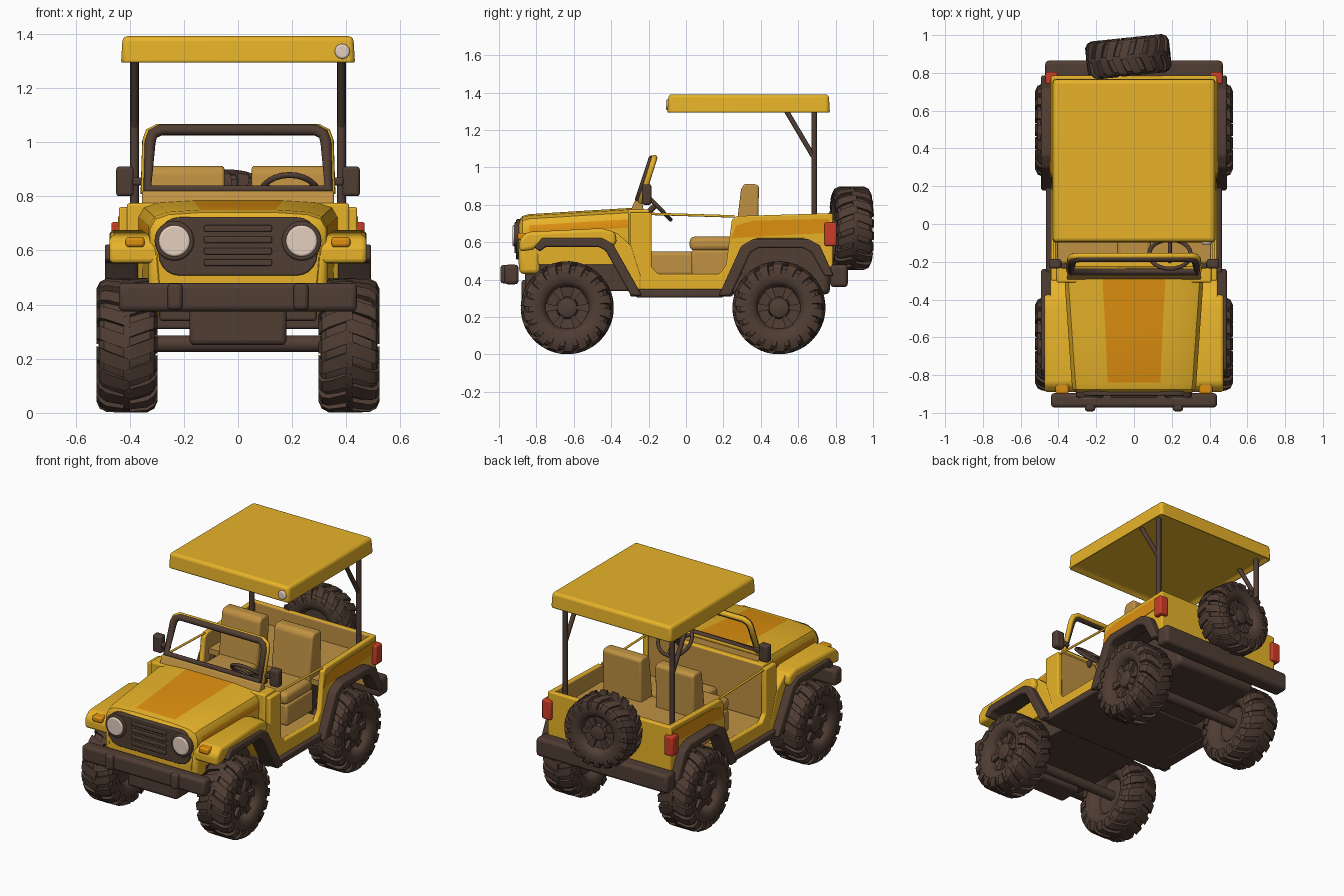
import bpy, bmesh, math
from mathutils import Vector

if "Cube" in bpy.data.objects:
    bpy.data.objects.remove(bpy.data.objects["Cube"])


def material(name, rgb):
    m = bpy.data.materials.new(name)
    m.diffuse_color = (*rgb, 1)
    m.use_nodes = True
    m.node_tree.nodes["Principled BSDF"].inputs["Base Color"].default_value = m.diffuse_color
    return m


YELLOW = material("yellow_paint", (0.80, 0.45, 0.022))
ORANGE = material("orange_paint", (0.74, 0.28, 0.005))
BROWN = material("dark_brown", (0.080, 0.047, 0.034))
TAN = material("tan_interior", (0.52, 0.285, 0.055))
RED = material("red_lens", (0.60, 0.045, 0.02))
WHITE = material("pale_lens", (0.78, 0.62, 0.52))


def finish(name, bm, mats, bevel=0, mirror=False, rule=None):
    """Turn a bmesh into an object; rule(face) gives the material index."""
    bmesh.ops.recalc_face_normals(bm, faces=bm.faces[:])
    bm.normal_update()
    for f in bm.faces:
        f.material_index = rule(f) if rule else 0
    me = bpy.data.meshes.new(name)
    bm.to_mesh(me)
    bm.free()
    for m in mats:
        me.materials.append(m)
    ob = bpy.data.objects.new(name, me)
    bpy.context.collection.objects.link(ob)
    if bevel:
        b = ob.modifiers.new("bevel", 'BEVEL')
        b.width, b.segments, b.limit_method = bevel, 3, 'ANGLE'
    if mirror:
        ob.modifiers.new("mirror", 'MIRROR')
    return ob


def prism(name, pts, x0, x1, mats, bevel=0.0, mirror=False, rule=None):
    """Side outline of (y, z) points extruded along x."""
    bm = bmesh.new()
    a, b = [[bm.verts.new((x, y, z)) for y, z in pts] for x in (x0, x1)]
    bm.faces.new(a)
    bm.faces.new(b)
    for i in range(len(pts)):
        j = (i + 1) % len(pts)
        bm.faces.new((a[i], a[j], b[j], b[i]))
    return finish(name, bm, mats, bevel, mirror, rule)


def box(name, x, y, z, mats, bevel=0.01, mirror=False, rule=None):
    pts = [(y[0], z[0]), (y[1], z[0]), (y[1], z[1]), (y[0], z[1])]
    return prism(name, pts, x[0], x[1], mats, bevel, mirror, rule)


def tube(name, pts, r, mat, cyclic=False):
    cu = bpy.data.curves.new(name, 'CURVE')
    cu.dimensions, cu.bevel_depth, cu.bevel_resolution = '3D', r, 3
    cu.use_fill_caps = True
    s = cu.splines.new('POLY')
    s.points.add(len(pts) - 1)
    for p, co in zip(s.points, pts):
        p.co = (*co, 1)
    s.use_cyclic_u, s.use_smooth = cyclic, True
    cu.materials.append(mat)
    ob = bpy.data.objects.new(name, cu)
    bpy.context.collection.objects.link(ob)
    return ob


def disc(name, loc, r, depth, mat, bevel=0.008, mirror=False):
    """Round lens facing forward."""
    bm = bmesh.new()
    bmesh.ops.create_cone(bm, cap_ends=True, segments=24, radius1=r, radius2=r, depth=depth)
    for v in bm.verts:
        x, y, z = v.co
        v.co = Vector((x, z, y)) + Vector(loc)
    return finish(name, bm, [mat], bevel, mirror)


# ---- wheels: lathed tyre and rim, chunky chevron tread, spokes ----
def wheel_mesh():
    bm = bmesh.new()
    prof = [(0.085, 0), (0.085, 0.035), (0.078, 0.052), (0.05, 0.06), (0.055, 0.112),
            (0.085, 0.122), (0.1, 0.14), (0.106, 0.175), (0.102, 0.208), (0.085, 0.226), (0.04, 0.232),
            (-0.04, 0.232), (-0.085, 0.226), (-0.102, 0.208), (-0.106, 0.175), (-0.1, 0.14),
            (-0.085, 0.122), (-0.05, 0.11), (-0.05, 0)]
    n = 36

    def at(x, r, a):
        return bm.verts.new((x, r * math.cos(a), r * math.sin(a)))
    rings = [[at(x, r, 2 * math.pi * i / n) for i in range(n)] for x, r in prof]
    for p, q in zip(rings, rings[1:]):
        for i in range(n):
            j = (i + 1) % n
            bm.faces.new((p[i], p[j], q[j], q[i]))
    bmesh.ops.remove_doubles(bm, verts=bm.verts[:], dist=1e-5)

    def block(sec, ang, half, skew):
        a, b = [[at(x, r, ang + s * half + abs(x) * skew) for x, r in sec] for s in (-1, 1)]
        bm.faces.new(a)
        bm.faces.new(b)
        for i in range(len(sec)):
            j = (i + 1) % len(sec)
            bm.faces.new((a[i], a[j], b[j], b[i]))
    lug = [(-0.012, 0.225), (-0.012, 0.249), (0.075, 0.248), (0.1, 0.235), (0.113, 0.208),
           (0.112, 0.178), (0.095, 0.19), (0.08, 0.21)]
    for k in range(18):
        a = 2 * math.pi * k / 18
        block(lug, a, 0.105, 2.0)
        block([(-x, r) for x, r in lug], a + 0.17, 0.105, 2.0)
    for k in range(6):
        block([(0.045, 0.05), (0.073, 0.05), (0.073, 0.118), (0.045, 0.118)], k * math.pi / 3, 0.2, 0)
    return bm


wheel = finish("wheel_front_right", wheel_mesh(), [BROWN])
wheel.location = (0.41, -0.635, 0.25)
for name, loc, rot, sc in (("wheel_front_left", (-0.41, -0.635, 0.25), 180, 1),
                           ("wheel_rear_right", (0.41, 0.497, 0.25), 0, 1),
                           ("wheel_rear_left", (-0.41, 0.497, 0.25), 180, 1),
                           ("spare_wheel", (-0.03, 0.885, 0.675), 96, 0.9)):
    w = bpy.data.objects.new(name, wheel.data)
    w.location, w.rotation_euler, w.scale = loc, (0, 0, math.radians(rot)), (sc, sc, sc)
    bpy.context.collection.objects.link(w)
box("spare_mount", (-0.08, 0.02), (0.77, 0.86), (0.62, 0.72), [BROWN])

# ---- chassis ----
for name, y in (("front_axle", -0.635), ("rear_axle", 0.497)):
    tube(name, [(-0.36, y, 0.255), (0.36, y, 0.255)], 0.032, BROWN)
box("engine_underside", (-0.29, 0.29), (-0.86, -0.28), (0.34, 0.60), [BROWN])
box("skid_box", (-0.18, 0.18), (-0.88, -0.72), (0.25, 0.4), [BROWN], 0.02)
box("floor_pan", (-0.43, 0.43), (-0.30, 0.25), (0.31, 0.40), [BROWN])
box("rear_underside", (-0.29, 0.29), (0.22, 0.77), (0.32, 0.60), [BROWN], 0.03)
box("floor_mat", (-0.41, 0.41), (-0.25, 0.25), (0.40, 0.425), [TAN], 0)
box("rear_deck", (-0.41, 0.41), (0.28, 0.77), (0.60, 0.635), [TAN, BROWN], 0,
    rule=lambda f: 1 if f.normal.z < -0.5 else 0)
box("side_sill", (0.38, 0.465), (-0.27, 0.2), (0.305, 0.35), [BROWN], 0.01, True)
box("front_bumper", (-0.44, 0.44), (-0.972, -0.895), (0.375, 0.48), [BROWN], 0.02)
box("bumper_block", (0.205, 0.26), (-0.992, -0.9), (0.38, 0.478), [BROWN], 0.015, True)
box("rear_bumper", (-0.47, 0.47), (0.77, 0.865), (0.36, 0.48), [BROWN], 0.02)

# ---- body sides with tan inner faces, tailgate and cowl ----
prism("body_side", [(-0.30, 0.34), (0.2, 0.34), (0.31, 0.57), (0.38, 0.62), (0.63, 0.62), (0.70, 0.57),
                    (0.76, 0.42), (0.785, 0.42), (0.785, 0.755), (0.27, 0.74), (0.245, 0.72), (0.215, 0.48),
                    (0.18, 0.43), (-0.15, 0.43), (-0.185, 0.47), (-0.185, 0.76), (-0.30, 0.76)],
      0.405, 0.44, [YELLOW, TAN], 0.008, True, lambda f: 1 if f.normal.x < -0.9 else 0)
prism("side_patch", [(0.24, 0.62), (0.27, 0.69), (0.36, 0.715), (0.765, 0.725), (0.765, 0.65), (0.38, 0.63)],
      0.435, 0.444, [ORANGE], 0, True)
box("tailgate", (-0.43, 0.43), (0.75, 0.785), (0.42, 0.755), [YELLOW, TAN], 0.008,
    rule=lambda f: 1 if f.normal.y < -0.9 else 0)
box("cowl", (-0.41, 0.41), (-0.31, -0.195), (0.42, 0.775), [YELLOW, TAN], 0.01,
    rule=lambda f: 1 if f.normal.y > 0.9 else 0)
box("tail_light", (0.405, 0.468), (0.74, 0.805), (0.58, 0.705), [RED], 0.01, True)
for s in (-1, 1):
    tube("door_rail", [(s * 0.42, -0.2, 0.752), (s * 0.42, 0.26, 0.738)], 0.007, YELLOW)

# ---- hood lofted from arched sections, with centre stripe and side flash ----
bm = bmesh.new()
rings = []
for y, w, zt, st in ((-0.895, 0.30, 0.715, 0.13), (-0.875, 0.325, 0.74, 0.135), (-0.84, 0.33, 0.75, 0.14),
                     (-0.55, 0.35, 0.768, 0.152), (-0.265, 0.37, 0.785, 0.168)):
    half = [(st, zt), (w - 0.07, zt - 0.008), (w - 0.02, zt - 0.025), (w, zt - 0.06), (w, zt - 0.105), (w - 0.01, 0.48)]
    sec = [(-x, z) for x, z in reversed(half)] + half
    rings.append([bm.verts.new((x, y, z)) for x, z in sec])
bm.faces.new(rings[0])
bm.faces.new(rings[-1])
striped = set()
for k, (p, q) in enumerate(zip(rings, rings[1:])):
    for i in range(12):
        f = bm.faces.new((p[i], p[(i + 1) % 12], q[(i + 1) % 12], q[i]))
        if k >= 2 and i in (1, 5, 9):
            striped.add(f)
finish("hood", bm, [YELLOW, ORANGE], rule=lambda f: 1 if f in striped else 0)
box("lower_nose", (-0.33, 0.33), (-0.892, -0.78), (0.43, 0.60), [YELLOW], 0.025)

# ---- grille and lights ----
bm = bmesh.new()
outline = []
for cx, cz, a0 in ((0.215, 0.645, 0), (-0.215, 0.645, 90), (-0.215, 0.585, 180), (0.215, 0.585, 270)):
    for k in range(6):
        a = math.radians(a0 + 18 * k)
        outline.append((cx + 0.078 * math.cos(a), cz + 0.078 * math.sin(a)))
face = bm.faces.new([bm.verts.new((x, -0.908, z)) for x, z in outline])
ext = bmesh.ops.extrude_face_region(bm, geom=[face])["geom"]
bmesh.ops.translate(bm, verts=[g for g in ext if isinstance(g, bmesh.types.BMVert)], vec=(0, 0.03, 0))
finish("grille_panel", bm, [BROWN], 0.006)
for z in (0.555, 0.597, 0.639, 0.681):
    box("grille_slat", (-0.125, 0.125), (-0.918, -0.9), (z - 0.012, z + 0.012), [BROWN], 0.005)
disc("headlight_ring", (0.235, -0.903, 0.635), 0.073, 0.03, BROWN, 0.008, True)
disc("headlight", (0.235, -0.912, 0.635), 0.058, 0.03, WHITE, 0.008, True)
box("turn_signal", (0.345, 0.415), (-0.9, -0.84), (0.612, 0.65), [ORANGE], 0.012, True)

# ---- fenders and arch trims ----
prism("front_fender", [(-0.89, 0.55), (-0.89, 0.615), (-0.85, 0.655), (-0.45, 0.675), (-0.38, 0.655), (-0.37, 0.60),
                       (-0.40, 0.57), (-0.46, 0.605), (-0.76, 0.605), (-0.82, 0.56)],
      0.29, 0.475, [YELLOW], 0.018, True)
prism("fender_tail", [(-0.44, 0.665), (-0.37, 0.65), (-0.29, 0.58), (-0.24, 0.42), (-0.24, 0.34), (-0.29, 0.34),
                      (-0.42, 0.57)], 0.29, 0.443, [YELLOW], 0.01, True)
prism("front_arch_trim", [(-0.81, 0.57), (-0.77, 0.622), (-0.45, 0.622), (-0.39, 0.59), (-0.235, 0.315), (-0.295, 0.315),
                          (-0.43, 0.555), (-0.47, 0.575), (-0.75, 0.575), (-0.78, 0.55)],
      0.37, 0.492, [BROWN], 0.01, True)
prism("rear_arch_trim", [(0.175, 0.315), (0.295, 0.58), (0.36, 0.618), (0.65, 0.618), (0.715, 0.585), (0.79, 0.42),
                         (0.74, 0.42), (0.67, 0.545), (0.62, 0.57), (0.39, 0.57), (0.345, 0.545), (0.24, 0.315)],
      0.39, 0.492, [BROWN], 0.01, True)

# ---- windshield frame, mirrors ----
def frame_loop(grow, dy):
    half = [(0.335, 0.825), (0.325, 1.0), (0.315, 1.03), (0.285, 1.045)]
    pts = half + [(-x, z) for x, z in reversed(half)]
    return [(x * (1 + grow), -0.268 + (z - 0.78) * 0.33 + dy, 0.93 + (z - 0.93) * (1 + 1.5 * grow)) for x, z in pts]


tube("windshield_frame", frame_loop(0, 0), 0.021, BROWN, True)
tube("windshield_outer_rim", frame_loop(0.04, 0.012), 0.016, YELLOW, True)
prism("windshield_base", [(-0.30, 0.76), (-0.275, 0.82), (-0.235, 0.82), (-0.225, 0.76)],
      -0.355, 0.355, [TAN], 0.008)
box("side_mirror", (0.385, 0.45), (-0.235, -0.185), (0.80, 0.91), [BROWN], 0.012, True)
box("mirror_arm", (0.33, 0.39), (-0.235, -0.205), (0.84, 0.87), [BROWN], 0.008, True)

# ---- seats, tunnel, steering wheel ----
box("seat_base", (0.05, 0.33), (0.03, 0.3), (0.42, 0.56), [TAN], 0.015, True)
box("seat_cushion", (0.05, 0.33), (0.02, 0.3), (0.555, 0.63), [TAN], 0.025, True)
prism("seat_back", [(0.26, 0.6), (0.385, 0.6), (0.39, 0.9), (0.37, 0.912), (0.315, 0.912), (0.295, 0.89)],
      0.05, 0.325, [TAN], 0.03, True)
box("center_tunnel", (-0.09, 0.09), (-0.2, 0.1), (0.42, 0.55), [TAN], 0.02)
hub = Vector((0.19, -0.16, 0.80))
u, v = Vector((1, 0, 0)), Vector((0, -0.7, 0.714))
rim = [hub + 0.11 * (math.cos(k * math.pi / 12) * u + math.sin(k * math.pi / 12) * v) for k in range(24)]
tube("steering_wheel", rim, 0.011, BROWN, True)
for k in (2, 10, 18):
    tube("steering_spoke", [hub, rim[k]], 0.01, BROWN)
tube("steering_column", [hub, (0.19, -0.24, 0.72)], 0.016, BROWN)

# ---- canopy with hollow underside, posts and braces ----
bm = bmesh.new()
bmesh.ops.create_cube(bm, size=1)
for p in bm.verts:
    flare = 1 if p.co.z < 0 else 0.985
    p.co = (p.co.x * 0.865 * flare, 0.335 + p.co.y * 0.87 * flare, 1.337 + p.co.z * 0.108)
bottom = min(bm.faces, key=lambda f: f.calc_center_median().z)
bmesh.ops.inset_region(bm, faces=[bottom], thickness=0.03)
for p in bottom.verts:
    p.co.z += 0.03
finish("canopy", bm, [YELLOW], 0.024)
disc("canopy_lamp", (0.385, -0.098, 1.335), 0.028, 0.02, WHITE)
for s in (-1, 1):
    tube("canopy_post", [(s * 0.382, 0.685, 0.62), (s * 0.382, 0.685, 1.34)], 0.016, BROWN)
    tube("canopy_brace", [(s * 0.382, 0.68, 1.06), (s * 0.382, 0.52, 1.33)], 0.014, BROWN)

# ---- smooth shading with sharp edges kept ----
for ob in bpy.context.scene.objects:
    ob.select_set(ob.type == 'MESH')
bpy.context.view_layer.objects.active = wheel
bpy.ops.object.shade_smooth_by_angle(angle=math.radians(35))
